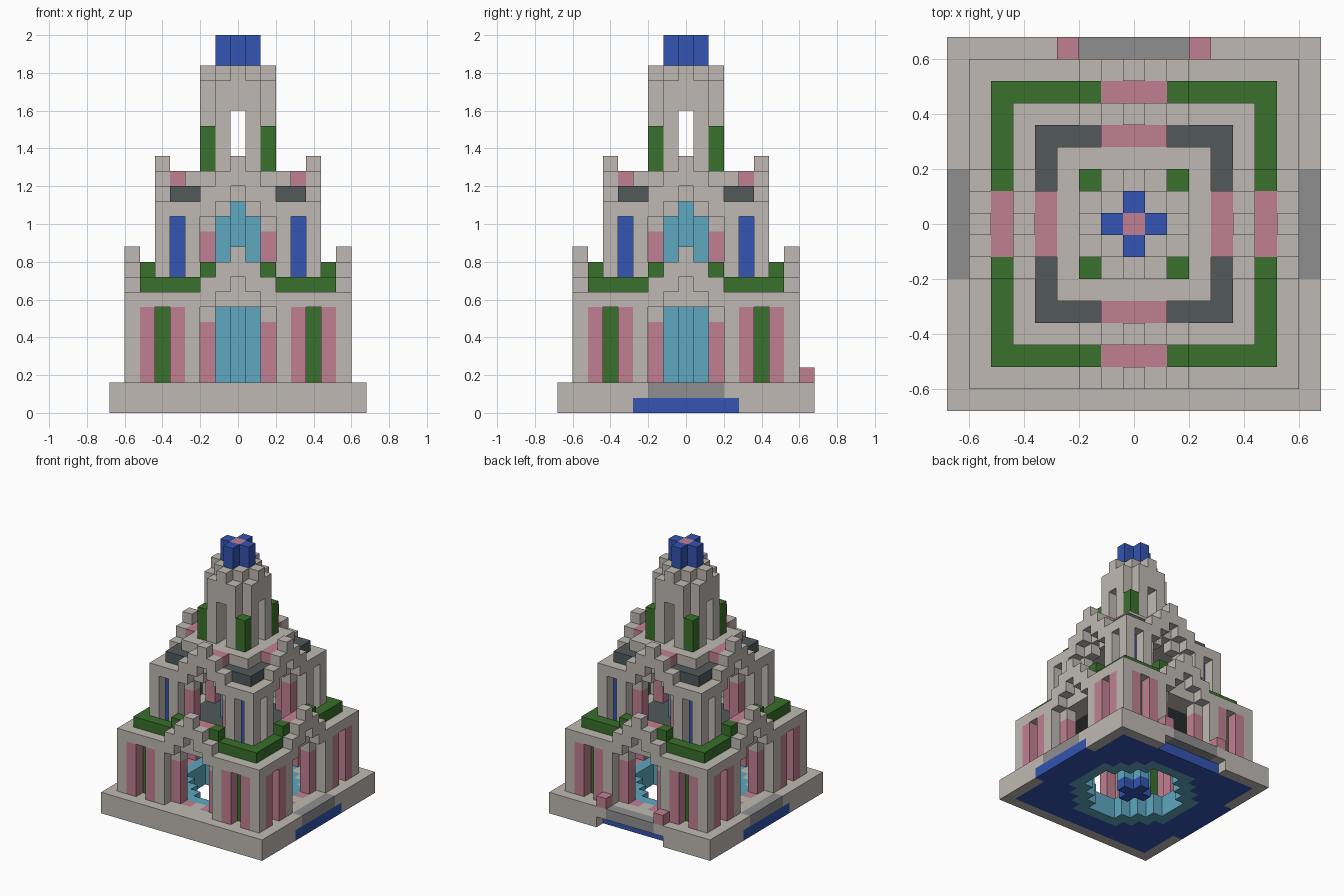
import bpy
import bmesh
from mathutils import Vector

cube = bpy.data.objects.get("Cube")
if cube:
    bpy.data.objects.remove(cube, do_unlink=True)

UNIT = 0.08
grid = {}  # block position -> part name

COLOURS = {
    "pale_stone": (0.52, 0.485, 0.445),
    "pink_stone": (0.53, 0.215, 0.29),
    "leaf_green": (0.042, 0.162, 0.025),
    "deep_blue": (0.033, 0.089, 0.445),
    "water_teal": (0.115, 0.386, 0.527),
    "dark_slate": (0.084, 0.102, 0.102),
    "mid_grey": (0.275, 0.275, 0.275),
}

PARTS = {
    "plinth": "pale_stone", "plinth_steps": "mid_grey",
    "underfloor": "deep_blue", "pool_rim": "water_teal",
    "water_column": "water_teal", "column_foot": "deep_blue",
    "step_posts": "pink_stone", "floor_tiles": "pink_stone",
    "lower_walls": "pale_stone", "upper_walls": "pale_stone",
    "door_jambs": "pink_stone", "window_frames": "pink_stone",
    "lower_window_panels": "leaf_green", "upper_window_panels": "deep_blue",
    "gable_caps": "pink_stone", "hedge": "leaf_green",
    "inner_ceiling": "dark_slate", "slate_trim": "dark_slate",
    "roof_slab": "pale_stone", "spire": "pale_stone",
    "spire_posts": "leaf_green", "finial": "deep_blue",
    "finial_core": "pink_stone",
}


def span(a, b):
    return range(a, b + 1)


def put(part, cell):
    if part is None:
        grid.pop(cell, None)
    else:
        grid[cell] = part


def fill(part, xs, ys, zs, turns=(0, 1, 2, 3)):
    """Fill blocks on the front side, mirrored in x and turned about z."""
    for x in xs:
        for y in ys:
            for z in zs:
                for side in (x, -x):
                    for t in turns:
                        i, j = side, y
                        for _ in range(t):
                            i, j = -j, i
                        put(part, (i, j, z))


def slab(part, r, zs):
    fill(part, span(-r, r), span(-r, r), zs, (0,))


# Plinth with the blue layer below and channels on both sides
slab("plinth", 8, span(0, 1))
slab("underfloor", 7, [0])
fill("underfloor", span(0, 3), [-8], [0], (1, 3))
fill("plinth_steps", span(0, 2), [-8], [1], (1, 2, 3))
fill(None, span(0, 3), [-8], [0], (2,))
fill("step_posts", [3], [-8], [2], (2,))
fill("floor_tiles", [1], [-6], [1])

# Round open pool
for i in span(-6, 6):
    for j in span(-6, 6):
        d = Vector((i, j)).length
        if d < 5.4:
            for k in span(0, 1):
                put("pool_rim" if d > 4.2 else None, (i, j, k))


def storey(walls, r, base, top):
    """Square storey with a stepped gable and arched doorway on each side."""
    inner = 1 - r
    fill(walls, span(0, r), [-r], span(base, top - 1))
    fill(walls, span(0, 2), [inner], span(base, top))
    for s in span(0, 2):
        fill(walls, [s], [-r], span(top, top + 2 - s))
        fill(None, [s], [-r], span(base, top - s))
    fill("door_jambs", [2], [inner], span(base, top - 3))
    fill(None, [0, 1], [inner], span(base, top - 2))
    fill("gable_caps", [0, 1], [inner], [top + 1])


# Lower storey, its roof, hedge and tall windows
slab("lower_walls", 6, [7])
slab("inner_ceiling", 4, [7])
storey("lower_walls", 7, 2, 8)
fill("hedge", span(2, 6), [-6], [8])
fill("hedge", [2], [-6], [9])
fill("window_frames", [4, 6], [-7], span(2, 6))
fill(None, [5], [-7], span(2, 6))
fill("lower_window_panels", [5], [-6], span(2, 6))

# Upper storey, slate trim and roof
storey("upper_walls", 5, 8, 14)
fill(None, [0], [-4], [13])
fill("slate_trim", span(2, 4), [-4], [14])
fill(None, [4], [-5], span(8, 12))
fill("upper_window_panels", [4], [-4], span(8, 12))
slab("roof_slab", 3, span(14, 15))

# Water column through both storeys
for i, j in ((0, 0), (1, 0), (-1, 0), (0, 1), (0, -1)):
    put("column_foot", (i, j, 0))
    for k in span(1, 13):
        put("water_column", (i, j, k))

# Spire with slits on all sides, green corner posts
for i in span(-2, 2):
    for j in span(-2, 2):
        reach = abs(i) + abs(j)
        if reach == 4:
            for k in span(16, 18):
                put("spire_posts", (i, j, k))
            continue
        low = 20 if i * j == 0 else 16
        for k in span(low, 21 if reach == 3 else 22):
            put("spire", (i, j, k))

# Finial
fill("finial", [0], [-1], span(23, 24))
slab("finial_core", 0, span(23, 24))

# Materials
materials = {}
for name, rgb in COLOURS.items():
    m = bpy.data.materials.new(name)
    m.use_nodes = True
    m.diffuse_color = (*rgb, 1)
    bsdf = next(n for n in m.node_tree.nodes if n.type == "BSDF_PRINCIPLED")
    bsdf.inputs["Base Color"].default_value = (*rgb, 1)
    bsdf.inputs["Roughness"].default_value = 0.9
    materials[name] = m


def build(part, colour):
    """Make one mesh from the exposed block faces of a part."""
    bm = bmesh.new()
    verts = {}
    for cell in [c for c, p in grid.items() if p == part]:
        for axis in range(3):
            for sign in (-1, 1):
                n = Vector((0, 0, 0))
                n[axis] = sign
                if tuple(int(a + b) for a, b in zip(cell, n)) in grid:
                    continue
                u = Vector((0, 0, 0))
                u[(axis + 1) % 3] = 1
                v = n.cross(u)
                ring = []
                for a, b in ((-1, -1), (1, -1), (1, 1), (-1, 1)):
                    p = Vector(cell) + (n + a * u + b * v) / 2
                    p.z += 0.5
                    key = tuple(round(c * 2) for c in p)
                    if key not in verts:
                        verts[key] = bm.verts.new(p * UNIT)
                    ring.append(verts[key])
                bm.faces.new(ring)
    bmesh.ops.dissolve_limit(bm, angle_limit=0.01, verts=bm.verts[:],
                             edges=bm.edges[:])
    mesh = bpy.data.meshes.new(part)
    bm.to_mesh(mesh)
    bm.free()
    mesh.materials.append(materials[colour])
    bpy.context.collection.objects.link(bpy.data.objects.new(part, mesh))


for part, colour in PARTS.items():
    build(part, colour)
